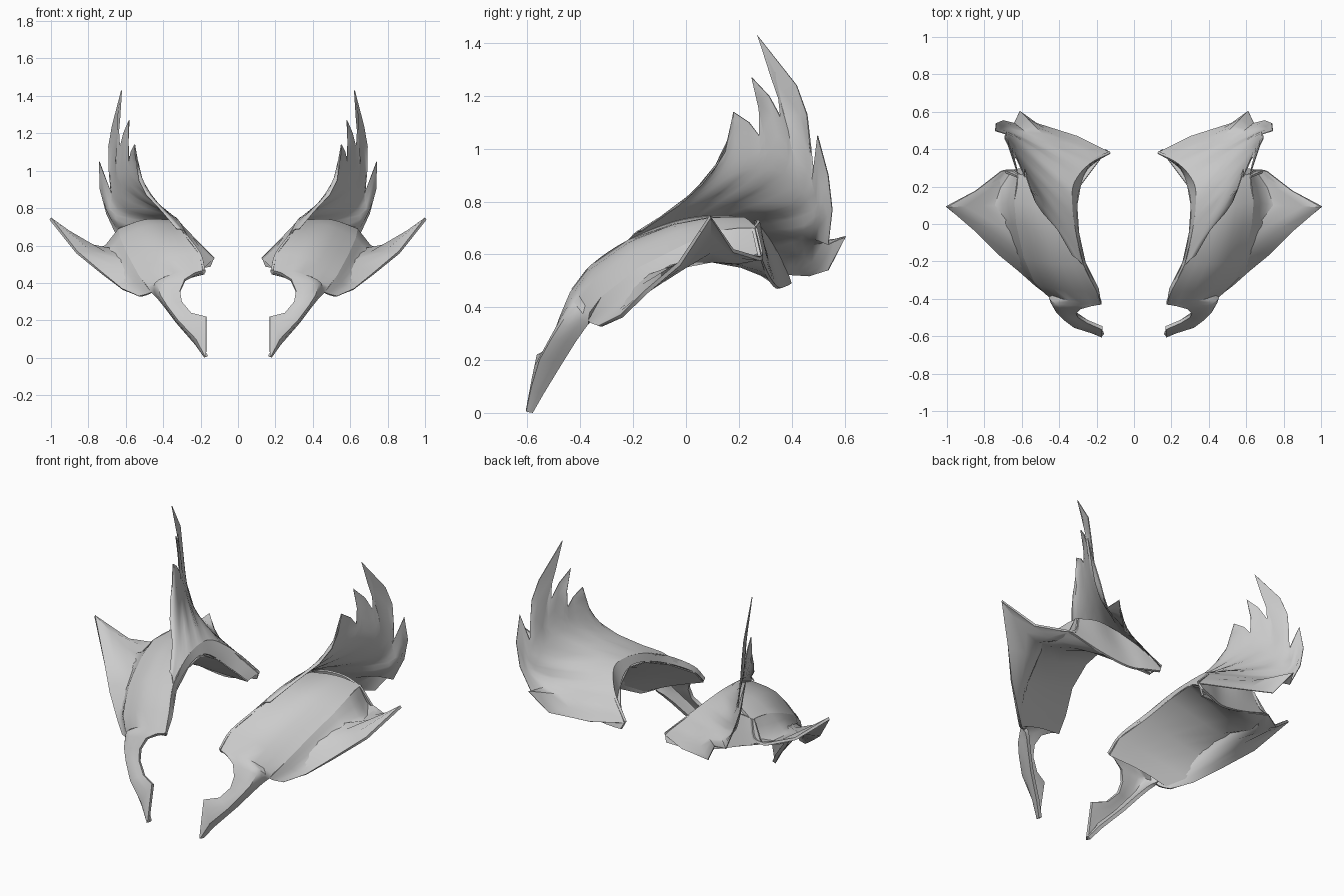
import bpy
from math import radians
from mathutils import Vector

if "Cube" in bpy.data.objects:
    bpy.data.objects.remove(bpy.data.objects["Cube"])

# One plain grey for the whole armour pair
grey = bpy.data.materials.new("plain_grey")
grey.use_nodes = True
grey.diffuse_color = (0.6, 0.6, 0.6, 1)
grey.node_tree.nodes["Principled BSDF"].inputs["Base Color"].default_value = (0.6, 0.6, 0.6, 1)


def curve(points, steps):
    """Sample a smooth curve through the points, steps + 1 samples."""
    p = [Vector(q) for q in points]
    p = [2 * p[0] - p[1]] + p + [2 * p[-1] - p[-2]]
    spans = len(points) - 1
    result = []
    for i in range(steps + 1):
        s = min(i * spans // steps, spans - 1)
        t = i * spans / steps - s
        a, b, c, d = p[s:s + 4]
        result.append(b + (c - a) * t / 2
                      + (a - b * 2.5 + c * 2 - d / 2) * t * t
                      + ((b - c) * 1.5 + (d - a) / 2) * t ** 3)
    return result


def sheet(name, rows, thickness, steps=6):
    """Loft rows of control points into a thin, mirrored sheet."""
    grid = [curve(row, steps) for row in rows]
    verts = [v for row in grid for v in row]
    w = steps + 1
    faces = [(r * w + c, r * w + c + 1, (r + 1) * w + c + 1, (r + 1) * w + c)
             for r in range(len(rows) - 1) for c in range(steps)]
    mesh = bpy.data.meshes.new(name)
    mesh.from_pydata(verts, [], faces)
    mesh.materials.append(grey)
    obj = bpy.data.objects.new(name, mesh)
    bpy.context.collection.objects.link(obj)
    solid = obj.modifiers.new("thickness", 'SOLIDIFY')
    solid.thickness = thickness
    solid.offset = -1
    mirror = obj.modifiers.new("mirror", 'MIRROR')
    mirror.use_mirror_merge = False
    bpy.ops.object.select_all(action='DESELECT')
    obj.select_set(True)
    bpy.context.view_layer.objects.active = obj
    bpy.ops.object.convert(target='MESH')
    bpy.ops.object.shade_smooth_by_angle(angle=radians(40))


def bulged(inner, outer):
    """Row from inner to outer edge, swelling outward in the middle."""
    a, b = Vector(inner), Vector(outer)
    swell = Vector((.3, -.4, .8)) * (b - a).length * .11
    return [a, (a + b) / 2 + swell, b]


# Front blade: pointed, wrapping back at its outer edge, with the eye notch
blade_rows = [
    ((.17, -.605, .01), (.175, -.605, .005), (.18, -.58, 0)),
    ((.17, -.565, .22), (.225, -.585, .1), (.23, -.54, .07)),
    ((.25, -.53, .24), (.32, -.555, .2), (.33, -.47, .185)),
    ((.3, -.5, .3), (.38, -.51, .28), (.39, -.42, .265)),
    ((.31, -.48, .36), (.415, -.475, .335), (.43, -.385, .315)),
    ((.285, -.455, .42), (.43, -.44, .39), (.45, -.37, .335)),
    ((.23, -.44, .455), (.42, -.425, .42), (.465, -.37, .35)),
]
# Broad back of the shell (inner edge, outer fold)
fold = [(.465, -.37, .35), (.53, -.32, .44), (.59, -.18, .55), (.63, 0, .64),
        (.64, .12, .69), (.63, .2, .7), (.62, .27, .7)]
back_edges = [
    ((.175, -.43, .47), (.485, -.365, .38)),
    ((.2, -.36, .56), fold[1]),
    ((.27, -.22, .655), fold[2]),
    ((.31, -.05, .715), fold[3]),
    ((.33, .1, .735), fold[4]),
    ((.34, .2, .73), fold[6]),
]
sheet("main_shell", blade_rows + [bulged(a, b) for a, b in back_edges], .02)

# Side wing: gutter below the fold, flaring to a raised point (middle, edge)
wing_edges = [
    ((.49, -.36, .34), (.53, -.33, .33)),
    ((.57, -.28, .39), (.62, -.25, .37)),
    ((.65, -.15, .48), (.73, -.16, .46)),
    ((.71, 0, .565), (.86, -.03, .57)),
    ((.76, .1, .585), (1, .09, .75)),
    ((.71, .2, .575), (.84, .18, .62)),
    ((.65, .29, .61), (.71, .28, .59)),
]
sheet("side_wing", [(f, m, e) for f, (m, e) in zip(fold, wing_edges)], .015)

# Inner rim: a turned-down band over the crest to the back corner
rim = [(.175, -.43, .47), (.2, -.36, .56), (.27, -.22, .655), (.31, -.05, .725),
       (.33, .1, .75), (.32, .22, .735), (.24, .32, .65), (.125, .38, .535)]
rim_low = [(.18, -.42, .45), (.19, -.35, .53), (.26, -.21, .615), (.295, -.05, .68),
           (.305, .1, .7), (.285, .21, .64), (.25, .29, .55), (.18, .35, .48)]
sheet("rim_band", list(zip(curve(rim_low, 28), curve(rim, 28))), .012, 2)

# Underside lining: nearly flat panel from the rim to the wing edge
lining_middle = [(.36, -.37, .4), (.4, -.3, .46), (.49, -.19, .535), (.62, -.02, .575),
                 (.7, .1, .575), (.6, .21, .555), (.45, .31, .515)]
lining_inner = rim_low[:6] + rim_low[7:]
sheet("underside_lining",
      [(a, m, e) for a, m, (_, e) in zip(lining_inner, lining_middle, wing_edges)], .006)

# Back wall: closes the shell beneath the fin, from the wing to the back corner
wall_top = [(.63, .26, .7), (.5, .28, .725), (.37, .27, .725),
            (.25, .325, .65), (.13, .385, .535)]
wall_low = [(.69, .285, .59), (.5, .315, .52), (.33, .35, .475),
            (.23, .38, .48), (.15, .4, .49)]
sheet("back_wall", list(zip(curve(wall_top, 16), curve(wall_low, 16))), .012, 3)

# Feathered fin: fan from the crest, through a smooth palm, to a spiked outline
outline = [
    (.33, -.17, .69), (.41, -.03, .785), (.49, .06, .87), (.53, .12, .95),
    (.54, .155, 1.03), (.55, .18, 1.14), (.57, .24, 1.1), (.58, .278, 1.05),
    (.585, .28, 1.15), (.58, .25, 1.27), (.61, .316, 1.2), (.63, .36, 1.12),
    (.645, .335, 1.29), (.62, .27, 1.43), (.67, .42, 1.24), (.69, .46, 1.13),
    (.69, .475, 1), (.68, .48, .88), (.74, .5, 1.05), (.735, .54, .9),
    (.7, .555, .77), (.64, .54, .64), (.61, .605, .67), (.52, .54, .54),
    (.3, .47, .52), (.13, .385, .525),
]
palm = [(.3, -.19, .685), (.5, .17, .9), (.595, .345, .92), (.64, .465, .81),
        (.6, .48, .69), (.128, .382, .53)]
count = len(outline) - 1
sheet("feathered_fin",
      list(zip(curve(rim[2:], count), curve(palm, count), outline)), .005, 8)
